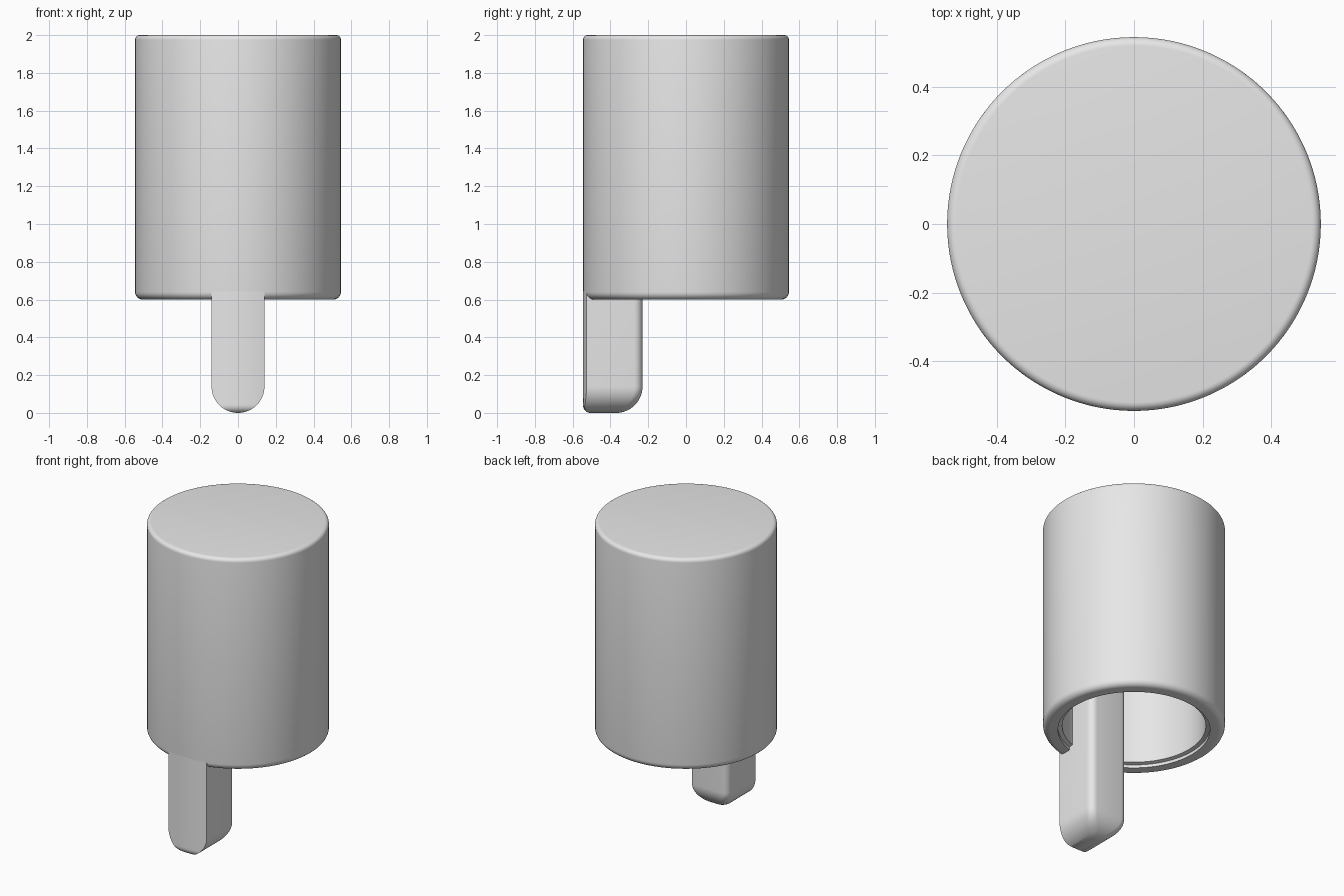
import bpy, bmesh, math
from math import sin, cos, sqrt, pi

if "Cube" in bpy.data.objects:
    bpy.data.objects.remove(bpy.data.objects["Cube"], do_unlink=True)

R = 0.545        # outer radius of the cap
RIM = 0.6        # height of the open rim
HALF = 0.14      # half width of the tongue
BACK = -0.23     # rear face of the tongue
ROOF = 1.88      # top of the hollow

grey = bpy.data.materials.new("light_grey")
grey.use_nodes = True
grey.diffuse_color = (0.8, 0.8, 0.8, 1)
grey.node_tree.nodes["Principled BSDF"].inputs["Base Color"].default_value = (0.8, 0.8, 0.8, 1)


def arc(cx, cy, r, a0, a1, n=6):
    """Points on an arc, angles in quarter turns."""
    angles = [(a0 + (a1 - a0) * i / n) * pi / 2 for i in range(n + 1)]
    return [(cx + r * cos(a), cy + r * sin(a)) for a in angles]


def finish(bm, name):
    bmesh.ops.remove_doubles(bm, verts=bm.verts, dist=0.00005)
    bmesh.ops.recalc_face_normals(bm, faces=bm.faces)
    mesh = bpy.data.meshes.new(name)
    bm.to_mesh(mesh)
    bm.free()
    obj = bpy.data.objects.new(name, mesh)
    bpy.context.collection.objects.link(obj)
    mesh.materials.append(grey)
    bpy.ops.object.select_all(action='DESELECT')
    obj.select_set(True)
    bpy.context.view_layer.objects.active = obj
    bpy.ops.object.shade_smooth_by_angle(angle=math.radians(32))


def loft(bm, rings):
    """Skin closed rings of equal length and cap both ends."""
    loops = [[bm.verts.new(p) for p in ring] for ring in rings]
    for a, b in zip(loops, loops[1:]):
        for i in range(len(a)):
            j = (i + 1) % len(a)
            bm.faces.new((a[i], a[j], b[j], b[i]))
    bm.faces.new(loops[0])
    bm.faces.new(loops[-1])


# Hollow cap: turned profile from the inner roof, round the rim, to the top
profile = [(0.43, ROOF), (0.43, RIM + 0.025), (0.455, RIM + 0.02), (0.455, RIM)]
profile += arc(R - 0.04, RIM + 0.04, 0.04, -1, 0)
profile += arc(R - 0.025, 2 - 0.025, 0.025, 0, 1)
SEGS = 128
bm = bmesh.new()
loft(bm, [[(r * cos(2 * pi * i / SEGS), r * sin(2 * pi * i / SEGS), z)
           for i in range(SEGS)] for r, z in profile])
finish(bm, "cap")


# Tongue: horizontal sections, curved in front, rounded at the rear corners
def section(z, front):
    drop = HALF - min(z, HALF)
    w = max(sqrt(HALF ** 2 - drop ** 2), 0.004)
    back = BACK - (HALF - w)
    c = min(0.045, w * 0.6)
    pts = []
    for i in range(13):
        x = -w + 2 * w * i / 12
        pts.append((x, -sqrt(front ** 2 - x * x)))
    pts += arc(w - c, back - c, c, 0, 1)
    pts += arc(-w + c, back - c, c, 1, 2)
    return [(x, y, z) for x, y in pts]


rings = []
for i in range(17):
    z = HALF * (1 - cos(i / 16 * pi / 2))
    lip = max(0, 0.04 - z)
    rings.append(section(z, R - 0.04 + sqrt(0.04 ** 2 - lip ** 2)))
rings.append(section(RIM + 0.045, R))
rings.append(section(RIM + 0.046, R - 0.05))
rings.append(section(ROOF + 0.01, R - 0.05))
bm = bmesh.new()
loft(bm, rings)
finish(bm, "tongue")
